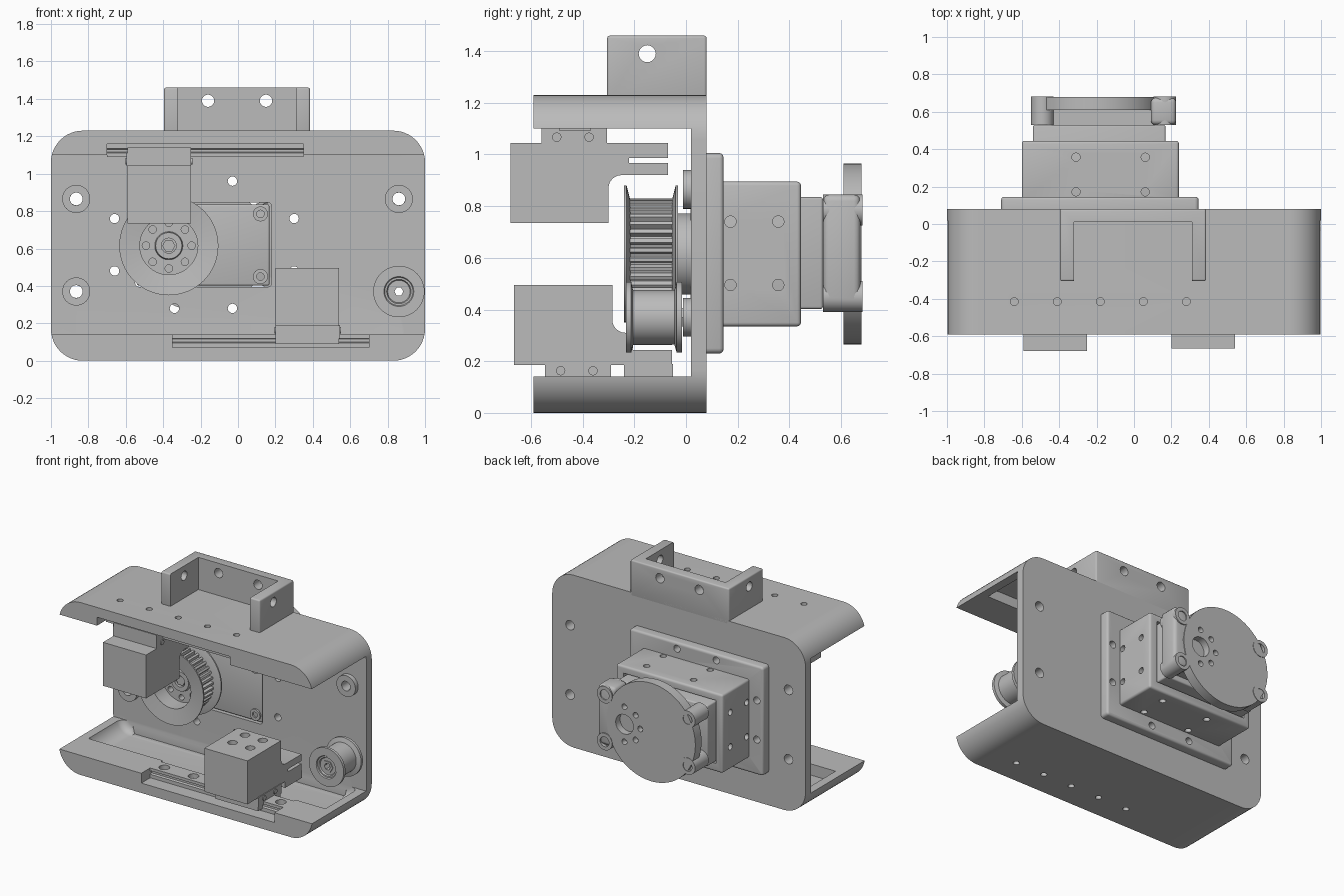
import bpy, bmesh
from math import sin, cos, pi

if "Cube" in bpy.data.objects:
    bpy.data.objects.remove(bpy.data.objects["Cube"])

grey = bpy.data.materials.new("plain grey")
grey.use_nodes = True
grey.diffuse_color = (0.5, 0.5, 0.5, 1)
grey.node_tree.nodes["Principled BSDF"].inputs["Base Color"].default_value = (0.5, 0.5, 0.5, 1)
parts = []
AXES = {"X": lambda u, v, w: (w, u, v), "Y": lambda u, v, w: (u, w, v), "Z": lambda u, v, w: (u, v, w)}


def finish(name, bm):
    bmesh.ops.recalc_face_normals(bm, faces=bm.faces)
    mesh = bpy.data.meshes.new(name)
    bm.to_mesh(mesh)
    bm.free()
    mesh.materials.append(grey)
    ob = bpy.data.objects.new(name, mesh)
    bpy.context.collection.objects.link(ob)
    parts.append(ob)
    return ob


def prism(name, pts, w0, w1, axis="Y", bevel=0.0, ends=(0, 1)):
    """Extrude a 2D outline along an axis; optionally round its end rims."""
    bm = bmesh.new()
    rings = [[bm.verts.new(AXES[axis](u, v, w)) for u, v in pts] for w in (w0, w1)]
    caps = [bm.faces.new(r) for r in rings]
    n = len(pts)
    for i in range(n):
        j = (i + 1) % n
        bm.faces.new((rings[0][i], rings[0][j], rings[1][j], rings[1][i]))
    if bevel:
        rim = list({e for k in ends for e in caps[k].edges})
        bmesh.ops.bevel(bm, geom=rim, offset=bevel, segments=3, profile=0.5, affect="EDGES")
    return finish(name, bm)


def arc(cu, cv, r, a0, a1, n):
    return [(cu + r * cos(a0 + (a1 - a0) * i / n), cv + r * sin(a0 + (a1 - a0) * i / n)) for i in range(n + 1)]


def rounded(u0, u1, v0, v1, r, n=8):
    corners = ((u1 - r, v1 - r), (u0 + r, v1 - r), (u0 + r, v0 + r), (u1 - r, v0 + r))
    return [p for k, (u, v) in enumerate(corners) for p in arc(u, v, r, k * pi / 2, (k + 1) * pi / 2, n)]


def cyl(name, u, v, r, w0, w1, axis="Y", n=32):
    return prism(name, arc(u, v, r, 0, 2 * pi, n)[:-1], w0, w1, axis)


def box(name, x0, x1, y0, y1, z0, z1, bevel=0.0):
    bm = bmesh.new()
    bmesh.ops.create_cube(bm, size=1)
    for v in bm.verts:
        v.co = ((x0 + x1) / 2 + v.co.x * (x1 - x0), (y0 + y1) / 2 + v.co.y * (y1 - y0), (z0 + z1) / 2 + v.co.z * (z1 - z0))
    if bevel:
        bmesh.ops.bevel(bm, geom=list(bm.edges), offset=bevel, segments=3, profile=0.5, affect="EDGES")
    return finish(name, bm)


def lathe(name, profile, cx, cz, n=64):
    """Revolve a closed (radius, y) outline about a y-parallel axis."""
    bm = bmesh.new()
    rings = [[bm.verts.new((cx + r * cos(2 * pi * i / n), y, cz + r * sin(2 * pi * i / n))) for i in range(n)]
             for r, y in profile]
    for a, b in zip(rings, rings[1:] + rings[:1]):
        for i in range(n):
            j = (i + 1) % n
            bm.faces.new((a[i], a[j], b[j], b[i]))
    return finish(name, bm)


def cut(target, *cutters):
    for c in cutters:
        m = target.modifiers.new("cut", "BOOLEAN")
        m.operation, m.solver, m.object = "DIFFERENCE", "EXACT", c
        dg = bpy.context.evaluated_depsgraph_get()
        mesh = bpy.data.meshes.new_from_object(target.evaluated_get(dg))
        target.modifiers.clear()
        target.data = mesh
        parts.remove(c)
        bpy.data.objects.remove(c)


def hole(u, v, r, w0, w1, axis="Y"):
    return cyl("cutter", u, v, r, w0, w1, axis, 20)


H = 1.23          # height of the C-shaped bracket
CZ = 0.615        # height of the drive axis
flips = ((1, lambda z: z), (-1, lambda z: H - z))   # lower side, and its half-turn copy above


def fbox(s, Z, name, x0, x1, y0, y1, z0, z1):
    (a, b), (c, d) = sorted((s * x0, s * x1)), sorted((Z(z0), Z(z1)))
    return box(name, a, b, y0, y1, c, d)


# C-shaped bracket with hollowed flanges and rail notches
bracket = prism("main_bracket", rounded(-1, 1, 0, H, 0.17, 12), -0.59, 0.08, bevel=0.018)
cut(bracket, prism("cutter", rounded(-0.94, 0.94, 0.06, H - 0.06, 0.11), -0.35, 0.02, bevel=0.05, ends=(1,)),
    box("cutter", -1.2, 1.2, -0.8, 0.02, 0.14, 1.10),
    prism("cutter", rounded(-0.55, 0.18, 0.395, 0.845, 0.02, 3), -0.1, 0.2))
for s, Z in flips:
    cut(bracket, fbox(s, Z, "cutter", -0.35, 0.70, -0.8, -0.3, 0.07, 0.3))
    cut(bracket, *[hole(s * (-0.28 + 0.23 * i), -0.415, 0.021, *sorted((Z(-0.1), Z(0.2))), "Z") for i in range(5)])

# backing plate of the motor, drilled together with the bracket
plate = prism("motor_plate", rounded(-0.71, 0.345, 0.23, 1.005, 0.02, 3), 0.08, 0.145, bevel=0.015, ends=(1,))
cut(plate, box("cutter", -0.55, 0.18, 0, 0.3, 0.395, 0.845))
bolts = [(x, z) for x in (-0.34, -0.03) for z in (0.28, 0.96)] + [(x, z) for x in (-0.66, 0.30) for z in (0.48, 0.76)]
for x, z in bolts:
    for ob in (bracket, plate):
        cut(ob, hole(x, z, 0.025, -0.1, 0.3))

# corner bosses with through holes
for x in (-0.865, 0.86):
    for z in (0.37, 0.865):
        cut(bracket, hole(x, z, 0.034, -0.1, 0.2))
        lathe("corner_boss", [(0.034, -0.012), (0.075, -0.012), (0.075, 0.025), (0.034, 0.025)], x, z, 32)

# U-shaped mount on top
mount = box("top_mount", -0.395, 0.385, -0.305, 0.08, 1.2, 1.46, 0.01)
cut(mount, box("cutter", -0.32, 0.31, -0.5, 0.01, 1.1, 1.6),
    hole(-0.16, 1.39, 0.033, -0.2, 0.2), hole(0.15, 1.39, 0.033, -0.2, 0.2), hole(-0.15, 1.39, 0.033, -1, 1, "X"))

# linear rails
rail = [(-0.49, 0.065), (-0.37, 0.065), (-0.37, 0.095), (-0.385, 0.1), (-0.385, 0.115), (-0.37, 0.12),
        (-0.37, 0.14), (-0.49, 0.14), (-0.49, 0.12), (-0.475, 0.115), (-0.475, 0.1), (-0.49, 0.095)]
for s, Z in flips:
    ob = prism("rail", [(y, Z(z)) for y, z in rail], *sorted((s * -0.35, s * 0.70)), "X")
    cut(ob, *[hole(s * (-0.28 + 0.23 * i), -0.43, 0.035, *sorted((Z(0.11), Z(0.2))), "Z") for i in range(5)])

# carriages and gripping blocks riding on the rails
for (s, Z), x0, y0 in zip(flips, (0.20, 0.25), (-0.665, -0.68)):
    x1, dy = x0 + 0.34, y0 + 0.68
    fbox(s, Z, "carriage", x0, x1 + 0.005, -0.56 + dy, -0.305 + dy, 0.12, 0.19)
    fbox(s, Z, "carriage_skirt_front", x0, x1, -0.56 + dy, -0.495, 0.09, 0.13)
    fbox(s, Z, "carriage_skirt_back", x0, x1, -0.365, -0.305 + dy, 0.09, 0.13)
    for y in (-0.5, -0.375):
        for x in (x0, x1 + 0.005):
            a, b = sorted((s * (x - 0.006), s * (x + 0.006)))
            screw = cyl("carriage_screw", y + dy, Z(0.163), 0.018, a, b, "X", 16)
    back = y0 + 0.38
    outline = [(y0, 0.185), (back + 0.23, 0.185), (back + 0.23, 0.243), (back + 0.08, 0.243), (back + 0.08, 0.262),
               (back + 0.23, 0.262), (back + 0.23, 0.31)]
    outline += arc(back + 0.05, 0.36, 0.05, -pi / 2, -pi, 6) + [(back, 0.495), (y0, 0.495)]
    block = prism("gripping_block", [(y, Z(z)) for y, z in outline], *sorted((s * x0, s * x1)), "X")
    cut(block, *[hole(s * (x0 + dx), y0 + hy, 0.032, *sorted((Z(0.42), Z(0.6))), "Z")
                 for dx in (0.1, 0.24) for hy in (0.175, 0.315)])
box("belt_clamp_foot", 0.20, 0.54, -0.24, -0.05, 0.14, 0.19)

# toothed drive pulley
PX = -0.37
pulley = lathe("drive_pulley", [(0.04, -0.13), (0.07, -0.13), (0.075, -0.11), (0.155, -0.11), (0.155, -0.225),
                                (0.265, -0.24), (0.265, -0.23), (0.205, -0.215), (0.195, -0.215), (0.195, -0.055),
                                (0.205, -0.055), (0.265, -0.04), (0.265, -0.03), (0.04, -0.03)], PX, CZ)
cut(pulley, *[hole(PX + 0.122 * cos(k * pi / 4), CZ + 0.122 * sin(k * pi / 4), 0.02, -0.2, -0.05) for k in range(8)])
teeth = []
for k in range(36):
    for f, r in ((0, 0.193), (0.2, 0.215), (0.6, 0.215), (0.8, 0.193)):
        a = 2 * pi * (k + f) / 36
        teeth.append((PX + r * cos(a), CZ + r * sin(a)))
tooth_ring = prism("pulley_teeth", teeth, -0.22, -0.05)
cut(tooth_ring, cyl("cutter", PX, CZ, 0.18, -0.5, 0.5))
cyl("pulley_centre_bolt", PX, CZ, 0.035, -0.12, -0.03, n=6)
cyl("motor_horn", PX, CZ, 0.157, -0.03, 0.04, n=48)

# idler pulley
IX, IZ = 0.86, 0.37
lathe("idler_pulley", [(0.035, -0.215), (0.06, -0.215), (0.065, -0.225), (0.075, -0.225), (0.08, -0.232),
                       (0.137, -0.232), (0.137, -0.212), (0.105, -0.205), (0.105, -0.045), (0.137, -0.036),
                       (0.137, -0.016), (0.035, -0.016)], IX, IZ, 48)
lathe("idler_bolt", [(0.024, -0.222), (0.042, -0.222), (0.042, 0.0), (0.024, 0.0)], IX, IZ, 6)

# motor housing: open tube with side bolt holes
housing = box("motor_housing", -0.60, 0.24, 0.12, 0.445, 0.335, 0.895, 0.015)
cut(housing, box("cutter", -0.55, 0.18, 0, 0.6, 0.395, 0.845))
for y in (0.172, 0.357):
    cut(housing, *[hole(x, y, 0.022, -0.2, 1.4, "Z") for x in (-0.31, 0.06)],
        *[hole(y, z, 0.022, -1, 1, "X") for z in (0.495, 0.74)])

# motor body and its rear cover
box("motor_body", -0.54, 0.168, 0.03, 0.53, 0.402, 0.835, 0.01)
box("motor_rear_step", -0.44, 0.14, 0.52, 0.62, 0.44, 0.79)
cover = box("rear_cover_block", 0.09, 0.225, 0.53, 0.675, 0.42, 0.845, 0.025)
disc = prism("rear_disc", arc(-0.2, CZ, 0.35, 0, 2 * pi, 64)[:-1], 0.61, 0.68, bevel=0.018)
cut(disc, hole(0.01, CZ, 0.07, 0.63, 0.8),
    *[hole(0.01 + 0.125 * cos(k * pi / 4), CZ + 0.125 * sin(k * pi / 4), 0.02, 0.64, 0.8) for k in range(2, 7)])
cut(cover, hole(0.01, CZ, 0.07, 0.63, 0.8),
    *[hole(0.01 + 0.125 * cos(k * pi / 4), CZ + 0.125 * sin(k * pi / 4), 0.02, 0.64, 0.8) for k in (-1, 0, 1)])
for z in (0.45, 0.785):
    for x in (-0.49, 0.165):
        lathe("rear_boss", [(0.035, 0.53), (0.06, 0.53), (0.06, 0.683), (0.035, 0.683)], x, z, 32)
        cyl("rear_boss_screw", x, z, 0.036, 0.53, 0.66, n=24)
    for x in (-0.49, 0.12):
        lathe("front_motor_screw", [(0.02, 0.018), (0.04, 0.018), (0.04, 0.035), (0.02, 0.035)], x, z, 24)

# smooth round faces, keep edges sharp
bpy.ops.object.select_all(action="DESELECT")
for ob in parts:
    ob.select_set(True)
bpy.context.view_layer.objects.active = bracket
bpy.ops.object.shade_smooth_by_angle(angle=0.55)
